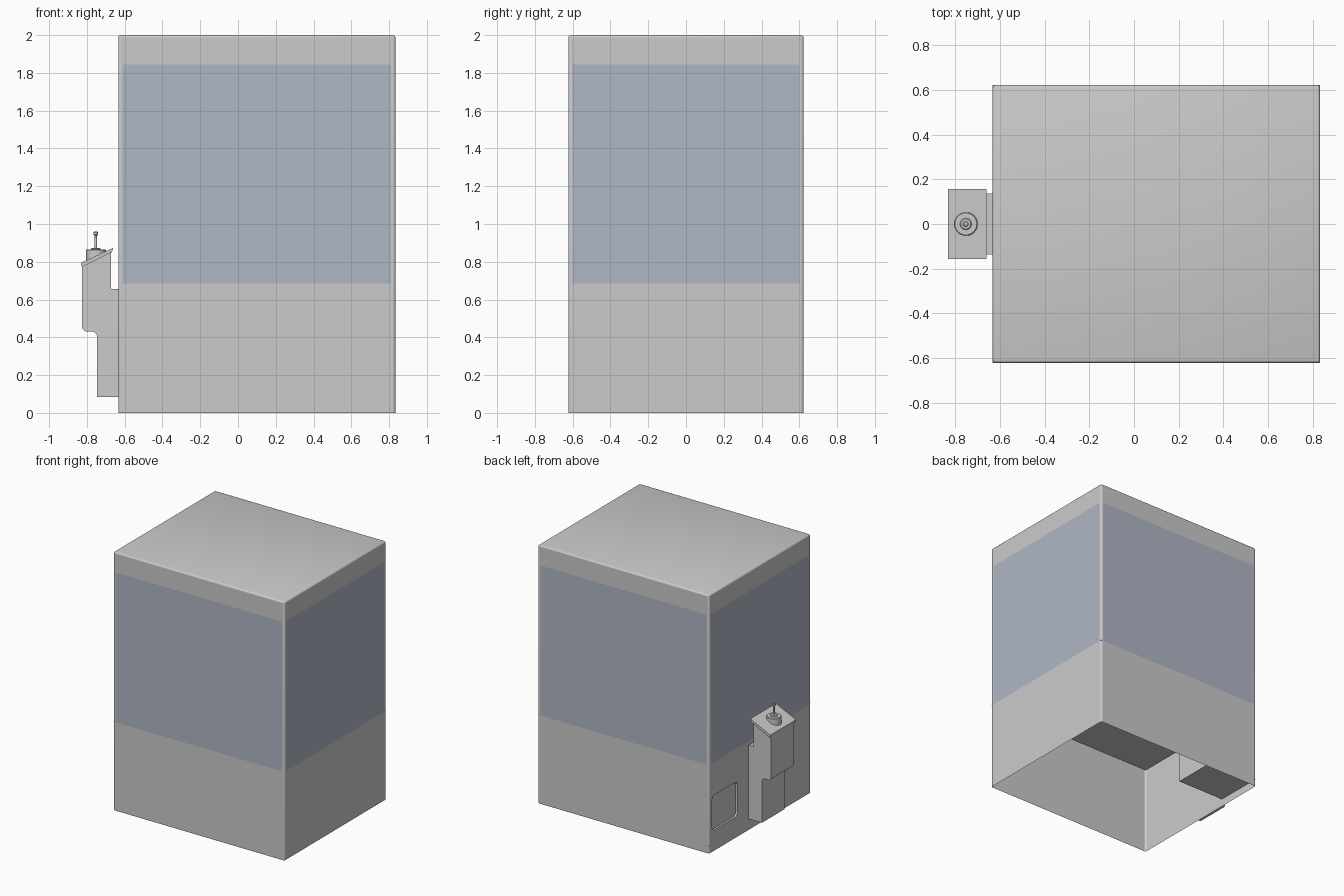
import bpy, bmesh
from math import sin, cos, pi, radians
from mathutils import Vector

if "Cube" in bpy.data.objects:
    bpy.data.objects.remove(bpy.data.objects["Cube"])

X0, X1, Y, H = -0.633, 0.833, 0.622, 2.0   # cabinet extents
B = 0.012                                  # edge bevel
GZ0, GZ1, GM = 0.685, 1.845, 0.022         # window heights and side margin
DOOR = (0.275, 0.585, 0.16, 0.43)          # prize door y0, y1, z0, z1
CHX, CHY, CHZ = -0.23, 0.24, 0.06          # prize chute inner corner and base

glass = bpy.data.materials.new("window_glass")
glass.diffuse_color = (0.43, 0.47, 0.56, 1)
glass.use_nodes = True
glass.node_tree.nodes["Principled BSDF"].inputs["Base Color"].default_value = glass.diffuse_color


def finish(bm, name, mat=None, smooth=False):
    me = bpy.data.meshes.new(name)
    bm.to_mesh(me)
    bm.free()
    ob = bpy.data.objects.new(name, me)
    bpy.context.collection.objects.link(ob)
    if mat:
        me.materials.append(mat)
    if smooth:
        bpy.ops.object.select_all(action='DESELECT')
        ob.select_set(True)
        bpy.context.view_layer.objects.active = ob
        bpy.ops.object.shade_smooth_by_angle(angle=radians(35))
    return ob


def rect(a0, a1, b0, b1):
    return [(a0, b0), (a1, b0), (a1, b1), (a0, b1)]


def arc(cx, cy, r, start, end, n=6):
    return [(cx + r * cos(radians(start + (end - start) * i / n)),
             cy + r * sin(radians(start + (end - start) * i / n))) for i in range(n + 1)]


def round_rect(a0, a1, b0, b1, r):
    return (arc(a0 + r, b0 + r, r, 180, 270) + arc(a1 - r, b0 + r, r, 270, 360)
            + arc(a1 - r, b1 - r, r, 0, 90) + arc(a0 + r, b1 - r, r, 90, 180))


def sheet(name, loops, place, normal, mat=None):
    """Flat sheet from an outer loop and optional hole loops."""
    bm = bmesh.new()
    edges = []
    for loop in loops:
        vs = [bm.verts.new(place(a, b)) for a, b in loop]
        edges += [bm.edges.new((vs[i - 1], vs[i])) for i in range(len(vs))]
    bmesh.ops.triangle_fill(bm, use_beauty=True, use_dissolve=False, edges=edges)
    bm.normal_update()
    for f in bm.faces:
        if f.normal.dot(Vector(normal)) < 0:
            f.normal_flip()
    return finish(bm, name, mat)


def extrude_profile(name, pts, half_width, smooth=False):
    """Prism from an x-z profile, symmetric about y = 0."""
    bm = bmesh.new()
    f = bm.faces.new([bm.verts.new((x, -half_width, z)) for x, z in pts])
    new = bmesh.ops.extrude_face_region(bm, geom=[f])["geom"]
    bmesh.ops.translate(bm, vec=(0, 2 * half_width, 0),
                        verts=[v for v in new if isinstance(v, bmesh.types.BMVert)])
    bmesh.ops.recalc_face_normals(bm, faces=bm.faces)
    return finish(bm, name, smooth=smooth)


def lathe(name, profile, cx, cy, n=32):
    """Turned part around a vertical axis; profile is (radius, z)."""
    bm = bmesh.new()
    rings = [[bm.verts.new((cx + r * cos(2 * pi * i / n), cy + r * sin(2 * pi * i / n), z))
              for i in range(n)] for r, z in profile]
    for lo, hi in zip(rings, rings[1:]):
        for i in range(n):
            bm.faces.new((lo[i - 1], lo[i], hi[i], hi[i - 1]))
    bm.faces.new(rings[0])
    bm.faces.new(rings[-1])
    bmesh.ops.recalc_face_normals(bm, faces=bm.faces)
    return finish(bm, name, smooth=True)


# Cabinet shell: rounded edges and roof only, with the side faces taken out
bm = bmesh.new()
bmesh.ops.create_cube(bm, size=1)
for v in bm.verts:
    v.co = (X1 if v.co.x > 0 else X0, Y if v.co.y > 0 else -Y, H if v.co.z > 0 else 0)
upper = [e for e in bm.edges if any(v.co.z > 1 for v in e.verts)]
bmesh.ops.bevel(bm, geom=upper, offset=B, segments=3, profile=0.5, affect='EDGES')
bm.normal_update()
big = [f for f in bm.faces if f.calc_area() > 1 and f.normal.z < 0.5]
bmesh.ops.delete(bm, geom=big, context='FACES')
finish(bm, "roof_and_corner_posts", smooth=True)

# Side panels with a window in each; the left one also has the prize door opening
door = round_rect(*DOOR, 0.03)
sides = {
    "front": (X0, X1, lambda a, b: (a, -Y, b), (0, -1, 0)),
    "back": (X0, X1, lambda a, b: (a, Y, b), (0, 1, 0)),
    "left": (-Y, Y, lambda a, b: (X0, a, b), (-1, 0, 0)),
    "right": (-Y, Y, lambda a, b: (X1, a, b), (1, 0, 0)),
}
for side, (a0, a1, place, normal) in sides.items():
    window = rect(a0 + GM, a1 - GM, GZ0, GZ1)
    loops = [rect(a0 + B, a1 - B, 0, H - B), window]
    if side == "left":
        loops.append(door)
    sheet(side + "_panel", loops, place, normal)
    sheet(side + "_window", [window], place, normal, glass)

# Prize door: recessed flap and its surround
bm = bmesh.new()
outer = [bm.verts.new((X0, a, b)) for a, b in door]
inner = [bm.verts.new((X0 + 0.015, a, b)) for a, b in door]
for i in range(len(door)):
    bm.faces.new((outer[i - 1], outer[i], inner[i], inner[i - 1]))
finish(bm, "prize_door_surround", smooth=True)
sheet("prize_door_flap", [door], lambda a, b: (X0 + 0.015, a, b), (-1, 0, 0))

# Inner floor with the chute opening, and the chute below it
L_floor = [(X0, -Y), (X1, -Y), (X1, Y), (CHX, Y), (CHX, CHY), (X0, CHY)]
sheet("inner_floor", [L_floor], lambda a, b: (a, b, GZ0), (0, 0, 1))
sheet("chute_base", [rect(X0, CHX, CHY, Y)], lambda a, b: (a, b, CHZ), (0, 0, -1))
sheet("chute_side", [rect(CHY, Y, CHZ, GZ0)], lambda a, b: (CHX, a, b), (1, 0, 0))
sheet("chute_front", [rect(X0, CHX, CHZ, GZ0)], lambda a, b: (a, CHY, b), (0, -1, 0))

# Control stand
stand = ([(X0, 0.085), (-0.747, 0.085)] + arc(-0.772, 0.405, 0.025, 0, 90)
         + arc(-0.798, 0.457, 0.027, 270, 180)
         + [(-0.825, 0.78), (-0.672, 0.85), (-0.672, 0.655), (X0, 0.655)])
extrude_profile("control_stand", stand, 0.137, smooth=True)

# Sloping control plate
extrude_profile("control_plate", [(-0.826, 0.772), (-0.833, 0.794), (-0.660, 0.874),
                                  (-0.667, 0.852)], 0.157)

# Joystick
JX = -0.753
lathe("joystick_base", [(0.053, 0.80), (0.053, 0.862), (0.049, 0.865)], JX, 0)
lathe("joystick_collar", [(0.026, 0.863), (0.026, 0.869), (0.022, 0.873)], JX, 0)
lathe("joystick_stick", [(0.007, 0.865), (0.006, 0.945)], JX, 0, 16)
lathe("joystick_knob", [(0.009, 0.94), (0.013, 0.945), (0.013, 0.954), (0.009, 0.959)], JX, 0)
